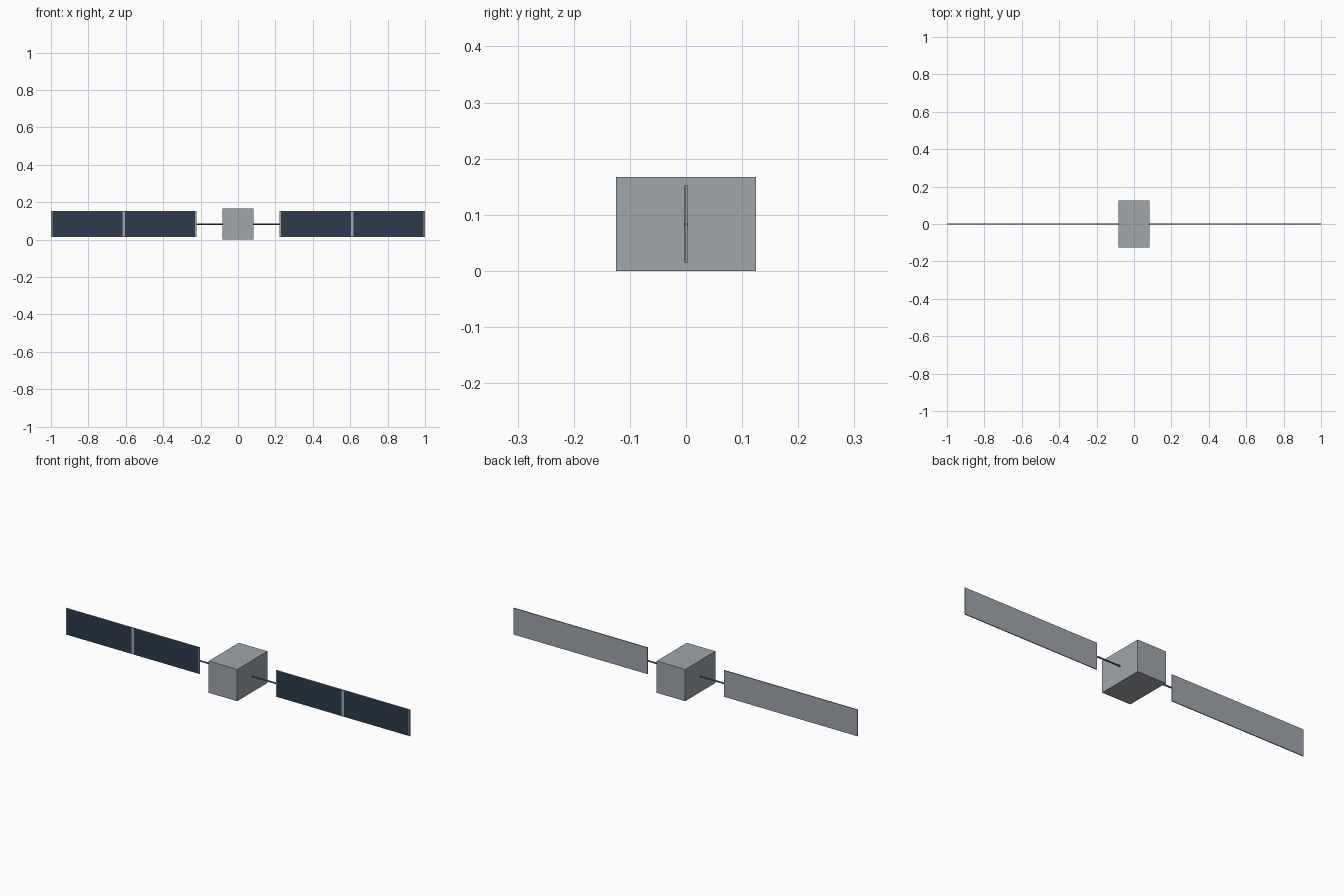
import bpy, math

cube = bpy.data.objects.get("Cube")
if cube:
    bpy.data.objects.remove(cube, do_unlink=True)


def material(name, rgb):
    mat = bpy.data.materials.new(name)
    mat.use_nodes = True
    mat.diffuse_color = (*rgb, 1)
    mat.node_tree.nodes["Principled BSDF"].inputs["Base Color"].default_value = (*rgb, 1)
    return mat


grey = material("metal grey", (0.35, 0.38, 0.41))
navy = material("solar cell navy", (0.025, 0.043, 0.077))
dark = material("dark rod grey", (0.12, 0.13, 0.14))


def box(name, x, y, z, mat):
    """Box spanning the given (low, high) range on each axis."""
    spans = (x, y, z)
    bpy.ops.mesh.primitive_cube_add(size=1, location=[(a + b) / 2 for a, b in spans])
    obj = bpy.context.object
    obj.name = name
    obj.scale = [abs(b - a) for a, b in spans]
    bpy.ops.object.transform_apply(location=False, rotation=False, scale=True)
    obj.data.materials.append(mat)
    return obj


MID_Z = 0.0833
INNER, OUTER = 0.222, 1.0
PANEL_Z = (0.014, 0.153)
CELL_Z = (0.016, 0.151)

# Main body
box("body", (-0.083, 0.083), (-0.125, 0.125), (0, 0.167), grey)

for side, s in (("left", 1), ("right", -1)):
    # Support rod
    bpy.ops.mesh.primitive_cylinder_add(
        vertices=8, radius=0.004, depth=INNER - 0.083,
        location=(s * (INNER + 0.083) / 2, 0, MID_Z), rotation=(0, math.pi / 2, 0))
    rod = bpy.context.object
    rod.name = side + "_support_rod"
    rod.data.materials.append(dark)

    # Solar wing backing
    box(side + "_wing_panel", (s * INNER, s * OUTER), (-0.002, 0.0028), PANEL_Z, grey)

    # Two solar cell plates on the front of each wing
    middle = (INNER + OUTER) / 2
    for part, a, b in (("inner", INNER + 0.007, middle - 0.007),
                       ("outer", middle + 0.007, OUTER - 0.007)):
        box(f"{side}_{part}_solar_cell", (s * a, s * b), (-0.0028, -0.0015), CELL_Z, navy)
